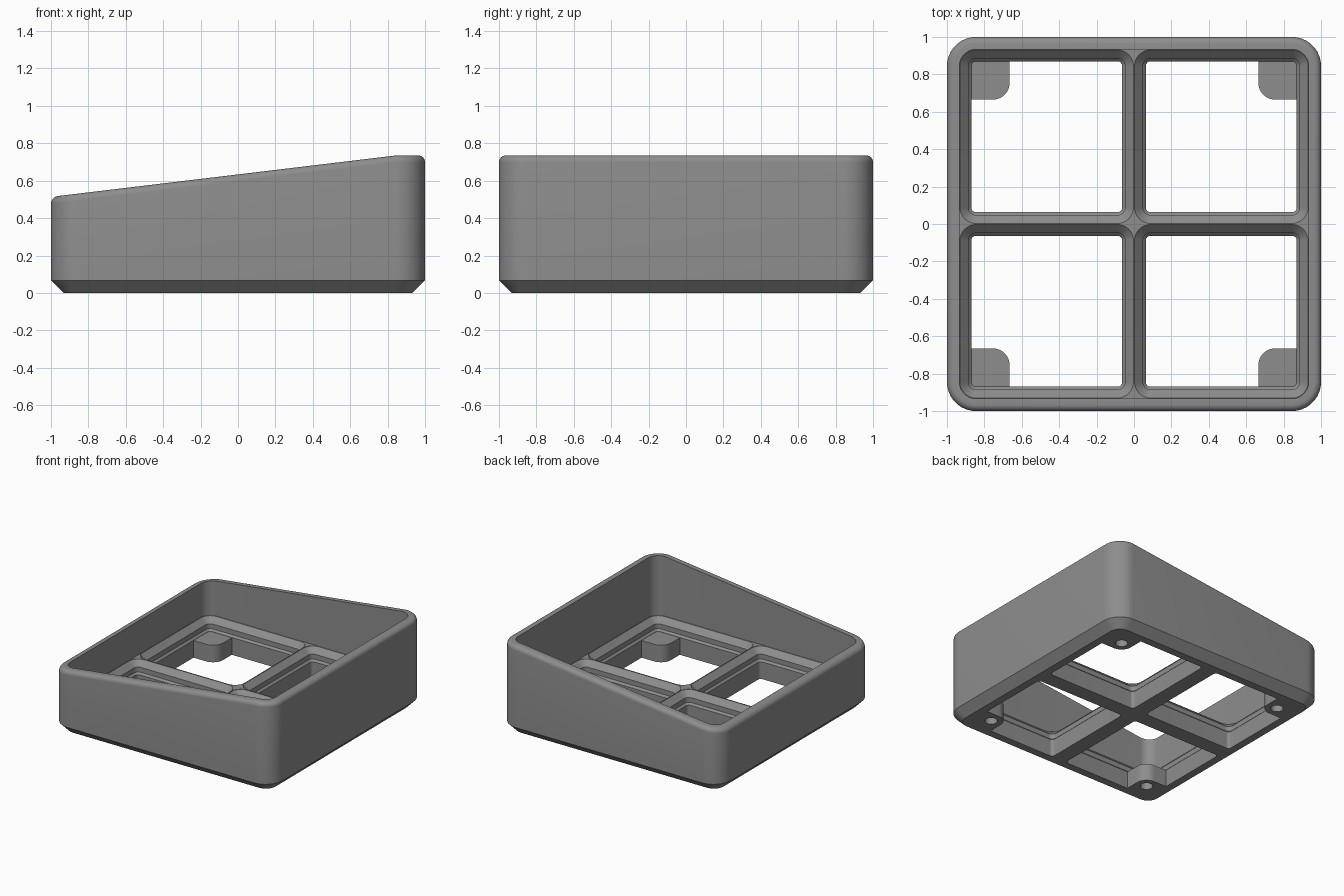
import bpy, bmesh, math

if "Cube" in bpy.data.objects:
    bpy.data.objects.remove(bpy.data.objects["Cube"])

MM = 1 / 45                      # design unit: 90 units wide = 2
HALF, WALL, CORNER = 1.0, 3 * MM, 7 * MM
CELL = 42 * MM                   # one grid cell
RIM = 0.245                      # top of the inner grid
SHAFT = RIM - 4.65 * MM          # top of the straight shaft below the grid profile
PAD_TOP = 0.14
TOP, SLOPE = 0.735, 0.12

grey = bpy.data.materials.new("mid grey")
grey.diffuse_color = (0.27, 0.27, 0.27, 1)
grey.use_nodes = True
grey.node_tree.nodes["Principled BSDF"].inputs["Base Color"].default_value = grey.diffuse_color


def top_z(x):
    """Height of the sloping wall top, level over the high corners."""
    return TOP - SLOPE * max(0, HALF - CORNER - x)


def rounded_square(half, radius, n=12):
    c = half - radius
    pts = []
    for k in range(4):
        sx, sy = ((1, 1), (-1, 1), (-1, -1), (1, -1))[k]
        for i in range(n + 1):
            a = math.pi / 2 * (k + i / n)
            pts.append((sx * c + radius * math.cos(a), sy * c + radius * math.sin(a)))
    return pts


def loft(name, rings, center=(0, 0)):
    """Closed solid through a list of rings of 3D points."""
    bm = bmesh.new()
    vs = [[bm.verts.new((x + center[0], y + center[1], z)) for x, y, z in r] for r in rings]
    n = len(vs[0])
    for a, b in zip(vs, vs[1:]):
        for i in range(n):
            j = (i + 1) % n
            bm.faces.new((a[i], a[j], b[j], b[i]))
    bm.faces.new(vs[0][::-1])
    bm.faces.new(vs[-1])
    bmesh.ops.recalc_face_normals(bm, faces=bm.faces)
    me = bpy.data.meshes.new(name)
    bm.to_mesh(me)
    bm.free()
    me.materials.append(grey)
    ob = bpy.data.objects.new(name, me)
    bpy.context.collection.objects.link(ob)
    return ob


def square_ring(half, radius, z):
    return [(x, y, z(x) if callable(z) else z) for x, y in rounded_square(half, radius)]


def combine(target, tool, op):
    bpy.context.view_layer.objects.active = target
    m = target.modifiers.new(op, 'BOOLEAN')
    m.operation, m.solver, m.object = op, 'EXACT', tool
    bpy.ops.object.modifier_apply(modifier=m.name)
    bpy.data.objects.remove(tool)


# tray body: chamfered foot, walls, rounded outer lip, cavity down to the grid
def body_ring(inset, z):
    return square_ring(HALF - inset, CORNER - inset, z)


FILLET = 0.036
rings = [body_ring(WALL, 0), body_ring(0, WALL)]
for i in range(7):
    a = math.pi / 2 * i / 6
    drop = FILLET * (1 - math.sin(a))
    rings.append(body_ring(FILLET * (1 - math.cos(a)), lambda x, d=drop: top_z(x) - d))
rings += [body_ring(WALL, top_z), body_ring(WALL, RIM)]
tray = loft("tray", rings)

# four stepped cell openings
profile = [(2.85, -0.1), (2.85, SHAFT), (2.15, SHAFT + 0.7 * MM),
           (2.15, SHAFT + 2.5 * MM), (0.12, RIM - 0.12 * MM), (0.12, RIM + 0.05)]
corners = [(sx, sy) for sx in (-1, 1) for sy in (-1, 1)]
for sx, sy in corners:
    cell = loft("cell_cutter",
                [square_ring(CELL / 2 - d * MM, (4 - d) * MM, z) for d, z in profile],
                (sx * CELL / 2, sy * CELL / 2))
    combine(tray, cell, 'DIFFERENCE')

# corner pads with one rounded corner and a blind screw hole
IN, OUT, R = 0.665, 0.893, 0.09
outline = [(OUT, IN), (OUT, OUT), (IN, OUT)]
outline += [(IN + R - R * math.cos(a), IN + R - R * math.sin(a))
            for a in (math.pi / 2 * i / 10 for i in range(11))]
for sx, sy in corners:
    pad = loft("pad", [[(sx * x, sy * y, z) for x, y in outline] for z in (0, PAD_TOP)])
    combine(tray, pad, 'UNION')
    circle = [(0.047 * math.cos(i * math.tau / 32), 0.047 * math.sin(i * math.tau / 32))
              for i in range(32)]
    hole = loft("hole_cutter", [[(x, y, z) for x, y in circle] for z in (-0.05, 0.11)],
                (sx * 0.756, sy * 0.756))
    combine(tray, hole, 'DIFFERENCE')

# smooth curves, sharp edges
bpy.ops.object.select_all(action='DESELECT')
tray.select_set(True)
bpy.context.view_layer.objects.active = tray
bpy.ops.object.shade_smooth_by_angle(angle=math.radians(30))
